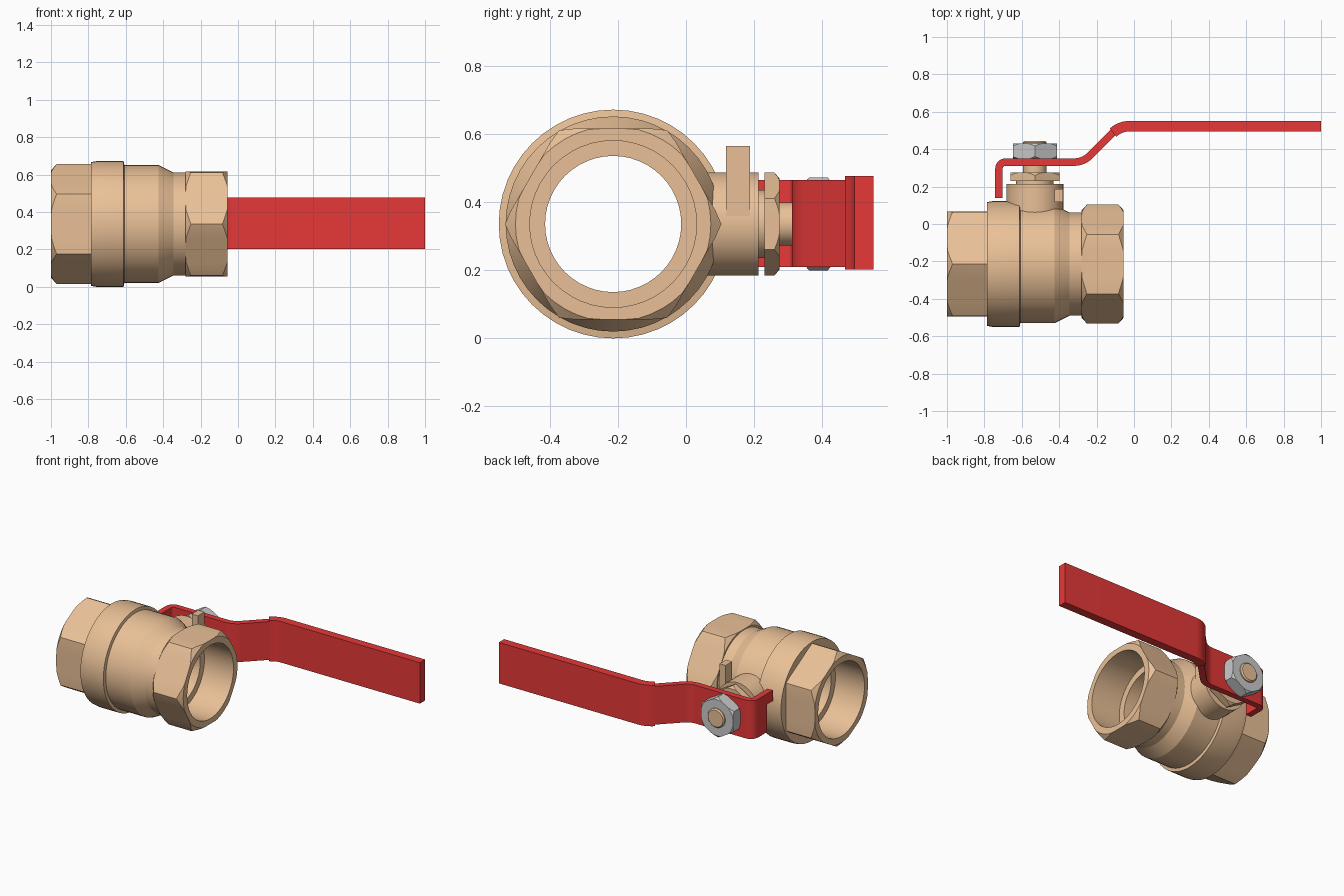
import bpy
import bmesh
from math import pi, cos, sin, tan, radians
from mathutils import Vector

if "Cube" in bpy.data.objects:
    bpy.data.objects.remove(bpy.data.objects["Cube"])

CY, CZ = -0.214, 0.336      # pipe axis (along x)
SX = -0.53                  # stem axis (along y)
SEG = 48


def material(name, rgb):
    m = bpy.data.materials.new(name)
    m.diffuse_color = (*rgb, 1)
    m.use_nodes = True
    m.node_tree.nodes["Principled BSDF"].inputs["Base Color"].default_value = m.diffuse_color
    return m


BRASS = material("brass", (0.82, 0.53, 0.31))
RED = material("red_coating", (0.80, 0.04, 0.04))
STEEL = material("steel", (0.55, 0.55, 0.55))


def finish(name, bm, mat, angle=25):
    bmesh.ops.remove_doubles(bm, verts=bm.verts, dist=1e-5)
    bmesh.ops.recalc_face_normals(bm, faces=bm.faces)
    me = bpy.data.meshes.new(name)
    bm.to_mesh(me)
    bm.free()
    me.shade_smooth()
    me.set_sharp_from_angle(angle=radians(angle))
    me.materials.append(mat)
    ob = bpy.data.objects.new(name, me)
    bpy.context.collection.objects.link(ob)
    return ob


def lathe(name, axis, rows, mat, ring=False):
    """Sweep rows(theta) -> [(axial, radius)] round the pipe or stem axis."""
    bm = bmesh.new()
    grid = []
    for i in range(SEG):
        t = 2 * pi * i / SEG
        col = []
        for a, r in rows(t):
            if axis == 'X':
                p = (a, CY + r * cos(t), CZ + r * sin(t))
            else:
                p = (SX + r * cos(t), a, CZ + r * sin(t))
            col.append(bm.verts.new(p))
        grid.append(col)
    n = len(grid[0])
    for i in range(SEG):
        a, b = grid[i], grid[(i + 1) % SEG]
        for j in range(n if ring else n - 1):
            k = (j + 1) % n
            bm.faces.new((a[j], b[j], b[k], a[k]))
    if not ring:
        bm.faces.new([c[0] for c in grid])
        bm.faces.new([c[-1] for c in grid])
    return finish(name, bm, mat)


def hex_rows(a0, a1, flat, corner, cham, first=0, c0=True, c1=True, bore=None):
    """Hexagon with cone-chamfered corners; first = angle of one corner."""
    def rows(t):
        u = (t - first) % (pi / 3) - pi / 6
        h = min(flat / cos(u), corner)
        d = max(0, h - cham) * 0.9
        e = min(h, cham)
        out = [(a0, e), (a0 + d, h)] if c0 else [(a0, h)]
        out += [(a1 - d, h), (a1, e)] if c1 else [(a1, h)]
        if bore:
            out += [(a1, bore), (a0, bore)]
        return out
    return rows


# Pipe body and its two threaded hexagonal ends
body = [(-0.785, 0.2), (-0.785, 0.331), (-0.757, 0.336), (-0.612, 0.336),
        (-0.608, 0.316), (-0.425, 0.316), (-0.345, 0.276), (-0.27, 0.276), (-0.27, 0.2)]
lathe("valve_body", 'X', lambda t: body, BRASS, True)
lathe("left_hex_end", 'X', hex_rows(-1, -0.78, 0.28, 0.32, 0.287, pi / 2, c1=False, bore=0.245), BRASS, True)
lathe("right_hex_end", 'X', hex_rows(-0.28, -0.055, 0.28, 0.318, 0.287, 0, bore=0.245), BRASS, True)

# Stem boss, packing nut, stem and lever nut
lathe("stem_boss", 'Y', lambda t: [(0.03, 0.152), (0.213, 0.152)], BRASS)
lathe("packing_neck", 'Y', lambda t: [(0.2, 0.1), (0.24, 0.1)], BRASS)
lathe("packing_nut", 'Y', hex_rows(0.23, 0.275, 0.131, 0.151, 0.134, pi / 2, c0=False), BRASS)
lathe("stem", 'Y', lambda t: [(0.26, 0.063), (0.437, 0.063), (0.445, 0.055)], BRASS)
lathe("lever_nut", 'Y', hex_rows(0.348, 0.43, 0.118, 0.136, 0.121, pi / 2), STEEL)


def box(name, lo, hi, mat):
    bm = bmesh.new()
    bmesh.ops.create_cube(bm, size=1)
    for v in bm.verts:
        v.co = Vector([lo[i] if v.co[i] < 0 else hi[i] for i in range(3)])
    return finish(name, bm, mat)


# Stop peg on the boss
box("stop_peg", (-0.425, 0.118, 0.33), (-0.38, 0.188, 0.565), BRASS)


def fillet(pts, radii, steps=8):
    """Round the inner corners of a polyline."""
    pts = [Vector(p) for p in pts]
    out = [pts[0]]
    for p, c, q, r in zip(pts, pts[1:], pts[2:], radii):
        u, v = (p - c).normalized(), (q - c).normalized()
        half = u.angle(v) / 2
        a = c + u * r / tan(half)
        o = c + (u + v).normalized() * r / sin(half)
        s = a - o
        sweep = pi - 2 * half
        turn = -1 if u.x * v.y - u.y * v.x > 0 else 1
        for k in range(steps + 1):
            w = turn * sweep * k / steps
            out.append(o + Vector((s.x * cos(w) - s.y * sin(w), s.x * sin(w) + s.y * cos(w))))
    return out + [pts[-1]]


def ribbon(name, path, thick, z0, z1, mat):
    """Flat bar following a path in the xy plane."""
    bm = bmesh.new()
    cols = []
    for i, p in enumerate(path):
        d = (path[min(i + 1, len(path) - 1)] - path[max(i - 1, 0)]).normalized()
        n = Vector((-d.y, d.x)) * thick / 2
        cols.append([bm.verts.new((q.x, q.y, z)) for q, z in
                     ((p + n, z0), (p - n, z0), (p - n, z1), (p + n, z1))])
    for a, b in zip(cols, cols[1:]):
        for j in range(4):
            k = (j + 1) % 4
            bm.faces.new((a[j], b[j], b[k], a[k]))
    bm.faces.new(cols[0])
    bm.faces.new(cols[-1])
    return finish(name, bm, mat)


# Lever strap with bent stop tab, and the thicker grip sleeve
strap = fillet([(-0.722, 0.205), (-0.722, 0.331), (-0.27, 0.331), (-0.079, 0.522), (0.9, 0.522)],
               [0.035, 0.12, 0.12])
ribbon("lever_strap", strap, 0.04, 0.21, 0.466, RED)
box("stop_tab", (-0.742, 0.14, 0.395), (-0.702, 0.21, 0.466), RED)
grip = fillet([(-0.112, 0.489), (-0.068, 0.5225), (1, 0.5225)], [0.12])
ribbon("lever_grip", grip, 0.056, 0.203, 0.477, RED)
